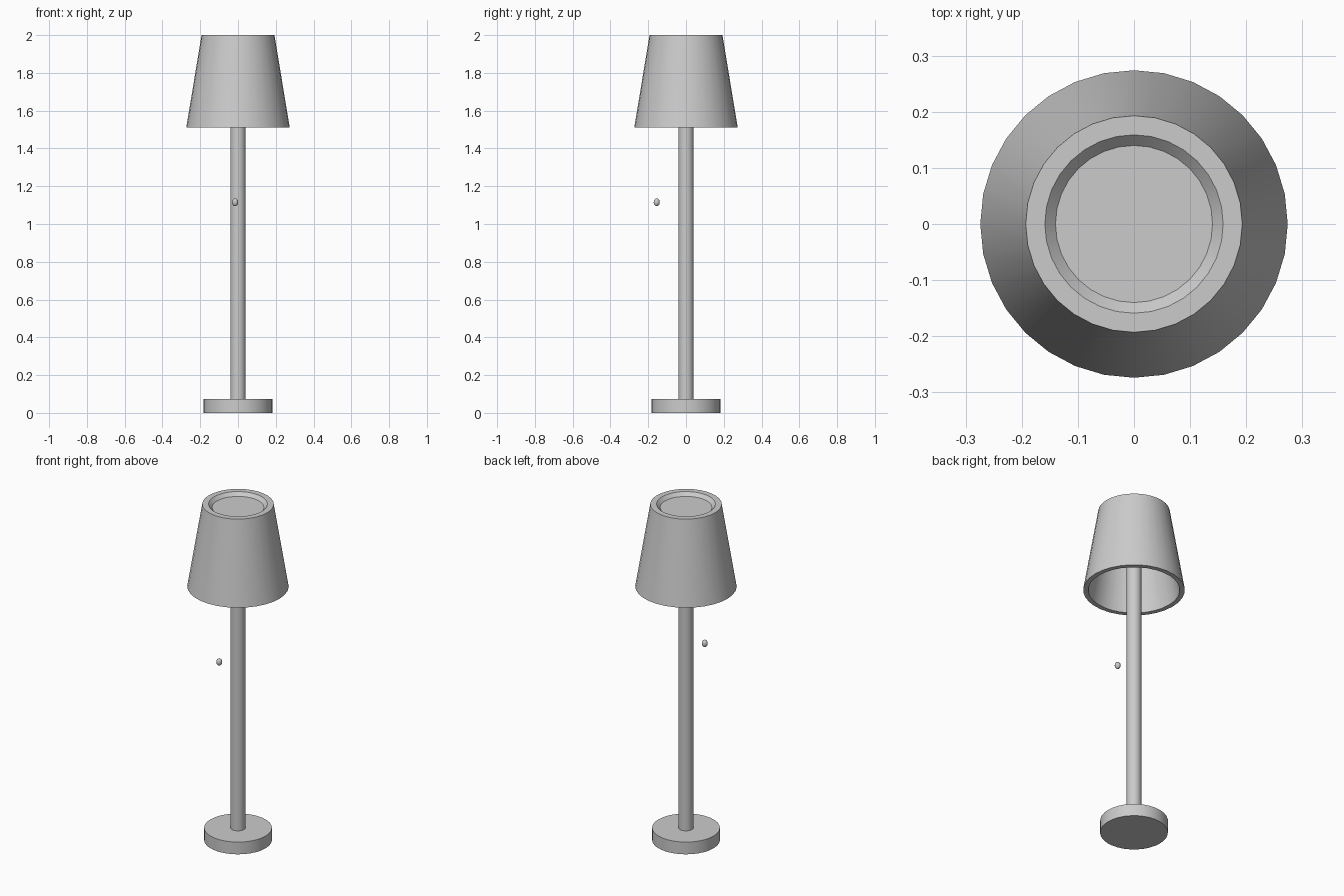
import bpy, bmesh, math

if "Cube" in bpy.data.objects:
    bpy.data.objects.remove(bpy.data.objects["Cube"])

SIDES = 32

def lathe(name, profile):
    """Revolve (radius, z) points around the z axis; radius 0 closes to a pole."""
    bm = bmesh.new()
    rings = []
    for r, z in profile:
        if r == 0:
            rings.append([bm.verts.new((0, 0, z))] * SIDES)
        else:
            rings.append([bm.verts.new((r * math.cos(a), r * math.sin(a), z))
                          for a in (2 * math.pi * i / SIDES for i in range(SIDES))])
    for lo, hi in zip(rings, rings[1:]):
        for i in range(SIDES):
            j = (i + 1) % SIDES
            quad = list(dict.fromkeys((lo[i], lo[j], hi[j], hi[i])))
            bm.faces.new(quad)
    bmesh.ops.recalc_face_normals(bm, faces=bm.faces)
    me = bpy.data.meshes.new(name)
    bm.to_mesh(me)
    bm.free()
    ob = bpy.data.objects.new(name, me)
    bpy.context.collection.objects.link(ob)
    smooth(ob)
    return ob

def smooth(ob):
    bpy.ops.object.select_all(action='DESELECT')
    ob.select_set(True)
    bpy.context.view_layer.objects.active = ob
    bpy.ops.object.shade_smooth_by_angle(angle=math.radians(30))

# round foot
lathe("base", [(0, 0), (0.183, 0), (0.183, 0.073), (0, 0.073)])

# stem, running up to the inside of the shade
lathe("pole", [(0, 0.07), (0.04, 0.07), (0.04, 1.96), (0, 1.96)])

# hollow tapered shade with a shallow recess in its top
lathe("shade", [(0, 1.95), (0.172, 1.95), (0.247, 1.51), (0.274, 1.51),
                (0.193, 2.0), (0.159, 2.0), (0.14, 1.98), (0, 1.98)])

# small pull bead hanging in front of the pole
bpy.ops.mesh.primitive_uv_sphere_add(segments=16, ring_count=12, radius=1,
                                     location=(-0.015, -0.155, 1.115))
bead = bpy.context.object
bead.name = "pull_bead"
bead.scale = (0.016, 0.016, 0.021)
smooth(bead)
